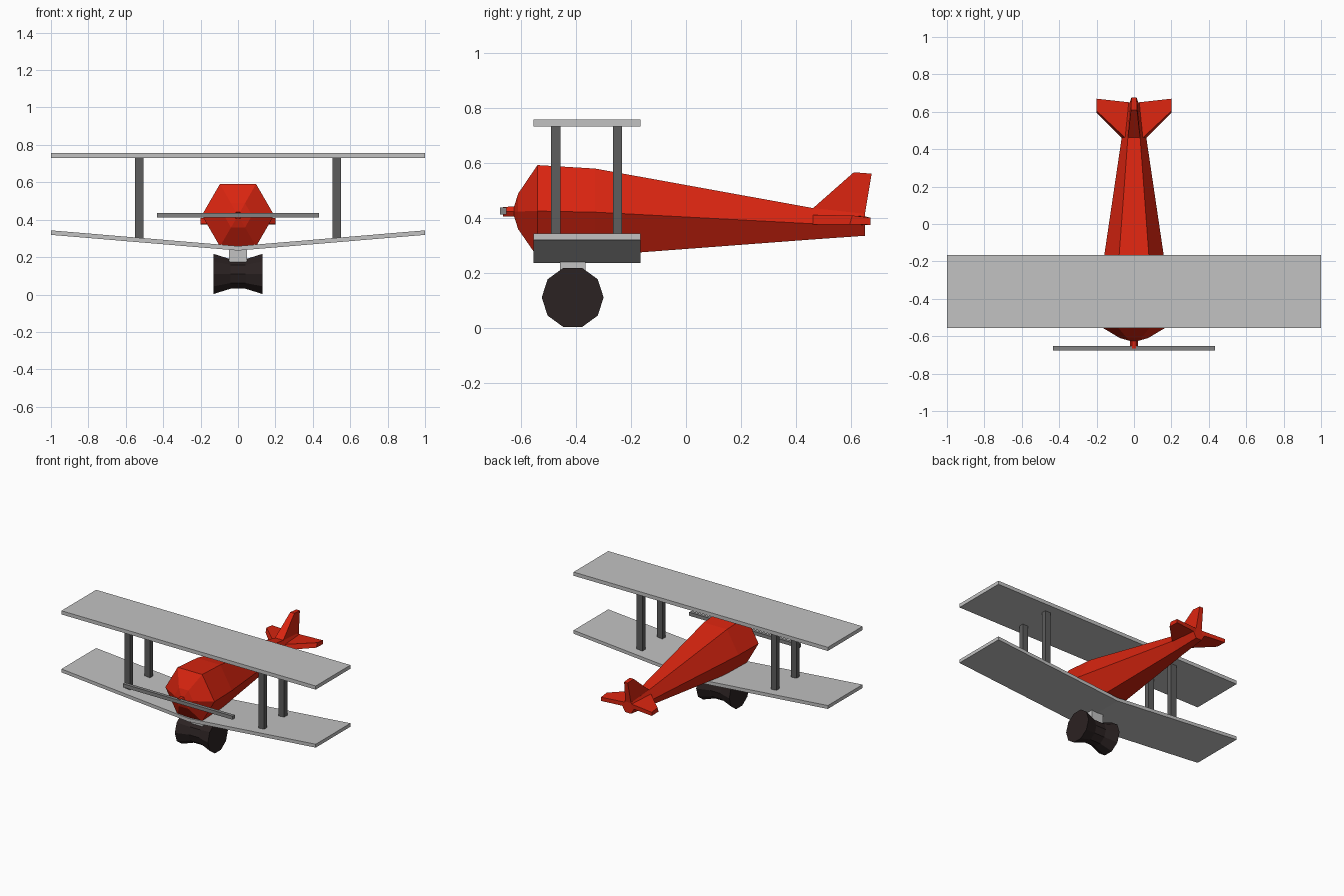
import bpy
import math

cube = bpy.data.objects.get("Cube")
if cube:
    bpy.data.objects.remove(cube, do_unlink=True)


def material(name, rgb):
    m = bpy.data.materials.new(name)
    m.use_nodes = True
    m.diffuse_color = (*rgb, 1)
    m.node_tree.nodes["Principled BSDF"].inputs["Base Color"].default_value = (*rgb, 1)
    return m


RED = material("red paint", (0.70, 0.018, 0.005))
WING = material("pale grey", (0.54, 0.54, 0.54))
PROP = material("mid grey", (0.23, 0.23, 0.23))
STRUT = material("dark grey", (0.11, 0.11, 0.11))
TYRE = material("black rubber", (0.024, 0.016, 0.016))


def loft(name, rings, mat):
    """Skin a list of equal-length point rings and cap both ends."""
    n = len(rings[0])
    verts = [p for ring in rings for p in ring]
    faces = [list(range(n))[::-1], list(range(len(verts) - n, len(verts)))]
    for r in range(len(rings) - 1):
        for i in range(n):
            j = (i + 1) % n
            faces.append([r * n + i, r * n + j, r * n + n + j, r * n + n + i])
    mesh = bpy.data.meshes.new(name)
    mesh.from_pydata(verts, [], faces)
    mesh.materials.append(mat)
    obj = bpy.data.objects.new(name, mesh)
    bpy.context.collection.objects.link(obj)
    # Consistent outward normals
    bpy.context.view_layer.objects.active = obj
    bpy.ops.object.mode_set(mode='EDIT')
    bpy.ops.mesh.select_all(action='SELECT')
    bpy.ops.mesh.normals_make_consistent(inside=False)
    bpy.ops.object.mode_set(mode='OBJECT')
    return obj


def box(name, x, y, z, mat):
    rings = [[(x[0], y[0], h), (x[1], y[0], h), (x[1], y[1], h), (x[0], y[1], h)] for h in z]
    return loft(name, rings, mat)


def circle(n, r):
    return [(r * math.cos(2 * math.pi * i / n), r * math.sin(2 * math.pi * i / n)) for i in range(n)]


# Fuselage: hexagonal stations as (y, centre height, radius), hub to tail
stations = [(-0.665, 0.422, 0.020), (-0.625, 0.422, 0.021), (-0.61, 0.423, 0.075),
            (-0.54, 0.424, 0.193), (-0.33, 0.42, 0.183), (0.46, 0.378, 0.066),
            (0.65, 0.374, 0.046)]
loft("fuselage", [[(a, y, z + b) for a, b in circle(6, r)] for y, z, r in stations], RED)

# Tail fin, tapering upward
loft("tail_fin", [
    [(-0.033, 0.46, 0.433), (0.033, 0.46, 0.433), (0.023, 0.65, 0.41), (-0.023, 0.65, 0.41)],
    [(-0.016, 0.61, 0.565), (0.016, 0.61, 0.565), (0.014, 0.675, 0.56), (-0.014, 0.675, 0.56)],
], RED)

# Tailplanes, swept outward
for side, s in (("left", 1), ("right", -1)):
    root = [(0.066, 0.46, 0.376), (0.046, 0.46, 0.41), (0.02, 0.65, 0.405), (0.03, 0.65, 0.374)]
    tip = [(0.2, 0.595, 0.376), (0.2, 0.605, 0.408), (0.2, 0.67, 0.4), (0.2, 0.67, 0.374)]
    loft(side + "_tailplane", [[(s * x, y, z) for x, y, z in ring] for ring in (root, tip)], RED)

# Wings: flat upper one, lower one raised toward the tips
chord = (-0.555, -0.165)
box("upper_wing", (-1, 1), chord, (0.731, 0.757), WING)
loft("lower_wing", [
    [(x, chord[0], z), (x, chord[1], z), (x, chord[1], z + 0.024), (x, chord[0], z + 0.024)]
    for x, z in ((-1, 0.319), (0, 0.235), (1, 0.319))], WING)

# Wing struts
for side, s in (("left", 1), ("right", -1)):
    for place, y in (("front", -0.474), ("rear", -0.249)):
        box(place + "_" + side + "_strut", (s * 0.528 - 0.022, s * 0.528 + 0.022),
            (y - 0.017, y + 0.017), (0.285, 0.735), STRUT)

# Propeller
box("propeller", (-0.432, 0.432), (-0.677, -0.653), (0.412, 0.437), PROP)

# Landing gear: short leg and waisted ten-sided roller
box("landing_leg", (-0.047, 0.047), (-0.458, -0.366), (0.13, 0.25), WING)
profile = [(-0.13, 0.1125), (-0.04, 0.083), (0.04, 0.083), (0.13, 0.1125)]
loft("landing_wheel", [[(x, -0.412 + a, 0.11 + b) for a, b in circle(10, r)]
                       for x, r in profile], TYRE)
